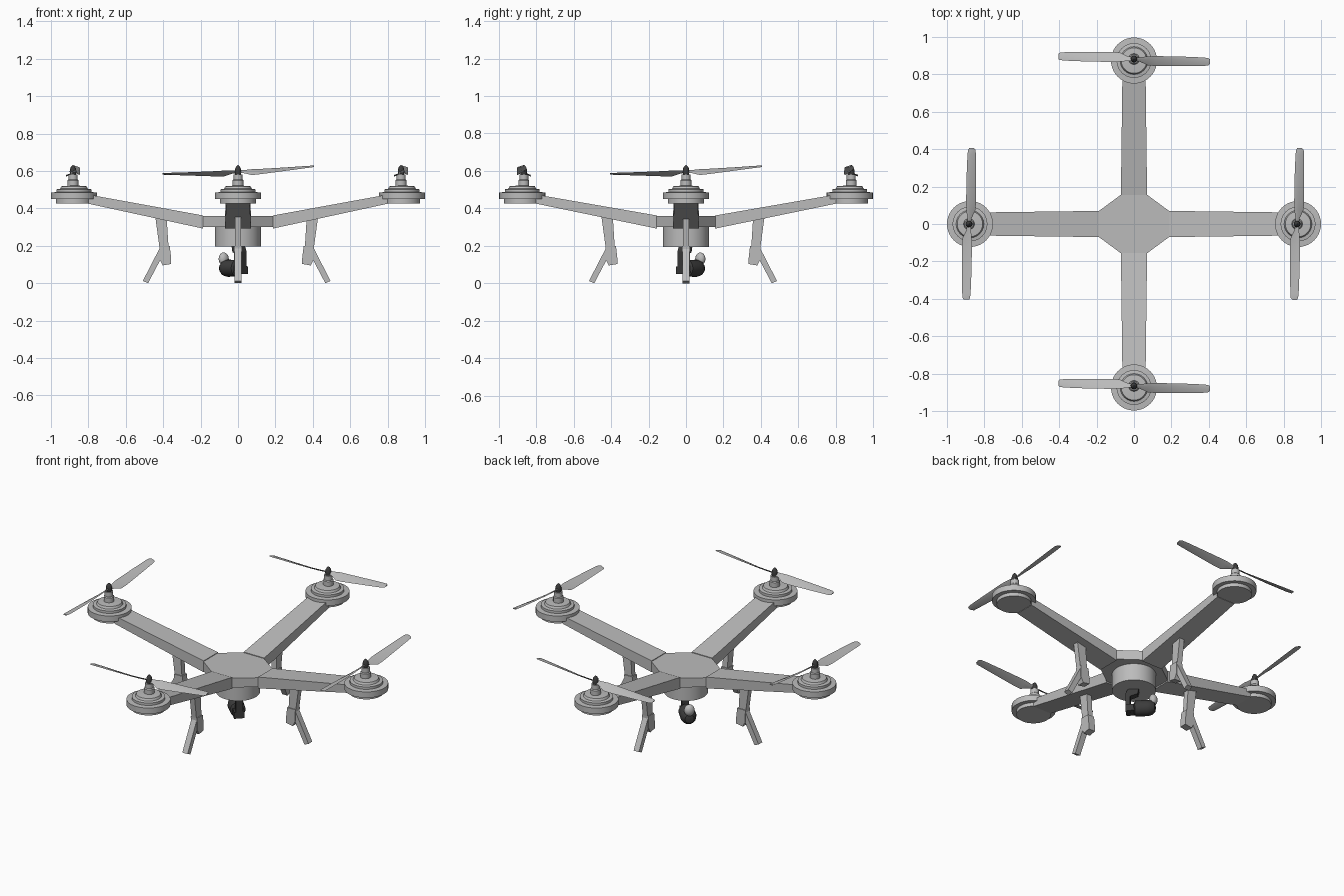
import bpy, bmesh, math
from mathutils import Matrix, Vector

if "Cube" in bpy.data.objects:
    bpy.data.objects.remove(bpy.data.objects["Cube"])


def material(name, v):
    m = bpy.data.materials.new(name)
    m.diffuse_color = (v, v, v, 1)
    m.use_nodes = True
    m.node_tree.nodes["Principled BSDF"].inputs["Base Color"].default_value = m.diffuse_color
    return m


GREY = material("light grey", 0.5)
DARK = material("charcoal", 0.045)
R = lambda deg: Matrix.Rotation(math.radians(deg), 4, 'Z')
T = lambda x, y, z=0: Matrix.Translation((x, y, z))


def finish(name, bm, mat, matrix=Matrix(), smooth=False):
    bmesh.ops.recalc_face_normals(bm, faces=bm.faces)
    bmesh.ops.transform(bm, matrix=matrix, verts=bm.verts)
    me = bpy.data.meshes.new(name)
    bm.to_mesh(me)
    bm.free()
    me.materials.append(mat)
    ob = bpy.data.objects.new(name, me)
    bpy.context.collection.objects.link(ob)
    if smooth:
        bpy.ops.object.select_all(action='DESELECT')
        bpy.context.view_layer.objects.active = ob
        ob.select_set(True)
        bpy.ops.object.shade_smooth_by_angle(angle=math.radians(35))
    return ob


def loft(name, rings, mat, matrix=Matrix(), smooth=False):
    """Skin a list of equal-length closed rings and cap both ends."""
    bm = bmesh.new()
    vs = [[bm.verts.new(p) for p in ring] for ring in rings]
    n = len(vs[0])
    for a, b in zip(vs, vs[1:]):
        for i in range(n):
            j = (i + 1) % n
            bm.faces.new((a[i], a[j], b[j], b[i]))
    bm.faces.new(vs[0])
    bm.faces.new(vs[-1])
    return finish(name, bm, mat, matrix, smooth)


def plate(name, poly, hw, mat, matrix):
    """Side outline in (radius, z), extruded sideways by +-hw."""
    return loft(name, [[(r, s * hw, z) for r, z in poly] for s in (-1, 1)], mat, matrix)


def lathe(name, profile, mat, matrix=Matrix(), seg=40):
    rings = [[(r * math.cos(i * math.tau / seg), r * math.sin(i * math.tau / seg), z)
              for i in range(seg)] for r, z in profile]
    return loft(name, rings, mat, matrix, True)


# Central octagonal hub and the round housing below it
octagon = [(0.065, 0.16), (0.19, 0.068), (0.19, -0.068), (0.065, -0.16),
           (-0.065, -0.16), (-0.19, -0.068), (-0.19, 0.068), (-0.065, 0.16)]
loft("hub_body", [[(x, y, z) for x, y in octagon] for z in (0.3, 0.358)], GREY)
lathe("lower_housing", [(0.123, 0.195), (0.123, 0.31)], GREY)

# Propeller blade stations: distance, sideways offset, chord, pitch, height
STATIONS = [(0.0, 0.0, 0.022, 35, 0.597), (0.03, 0.002, 0.028, 35, 0.595),
            (0.075, 0.01, 0.058, 33, 0.59), (0.12, 0.011, 0.06, 28, 0.591),
            (0.25, 0.012, 0.054, 20, 0.597), (0.37, 0.014, 0.046, 14, 0.603),
            (0.395, 0.015, 0.042, 13, 0.604), (0.405, 0.013, 0.026, 12, 0.604)]


def propeller(matrix):
    for side, label in ((-1, "low"), (1, "high")):
        rings = []
        for d, off, chord, pitch, z in STATIONS:
            a, ring = math.radians(pitch), []
            for u, t in ((-0.5, 0), (-0.15, 0.0035), (0.5, 0), (-0.15, -0.0035)):
                y = off + u * chord * math.cos(a) + t * math.sin(a)
                dz = -u * chord * math.sin(a) + t * math.cos(a)
                ring.append((side * d, -side * y, z + dz + 0.05 * side * d))
            rings.append(ring)
        loft("propeller_blade_" + label, rings, GREY, matrix, True)


# Four arms, each with motor pod, propeller and landing leg
for side, ang in (("right", 0), ("back", 90), ("left", 180), ("front", 270)):
    rot = R(ang)
    along_x = ang % 180 == 0
    start = 0.186 if along_x else 0.156
    # tapered arm rising outward
    rings = [[(r, -w, z0), (r, w, z0), (r, w, z1), (r, -w, z1)]
             for r, w, z0, z1 in ((start, 0.07, 0.292, 0.362), (0.80, 0.062, 0.425, 0.474))]
    loft(side + "_arm", rings, GREY, rot)

    # stepped motor pod
    pod = 0.877 if along_x else 0.874
    centre = rot @ Vector((pod, 0, 0))
    lathe(side + "_motor_pod",
          [(0.097, 0.427), (0.097, 0.449), (0.123, 0.449), (0.123, 0.485), (0.093, 0.487),
           (0.093, 0.502), (0.074, 0.505), (0.068, 0.518), (0.02, 0.522)],
          GREY, T(centre.x, centre.y))
    top = T(centre.x - 0.005 * along_x, centre.y + (0 if along_x else 0.008))
    lathe(side + "_motor_shaft", [(0.029, 0.51), (0.029, 0.55), (0.024, 0.555), (0.024, 0.582)],
          GREY, top, 24)
    lathe(side + "_spinner", [(0.016, 0.58), (0.018, 0.597), (0.015, 0.614),
                              (0.009, 0.625), (0.002, 0.631)], DARK, top, 20)
    propeller(top @ R(90 if along_x else 0))

    # landing leg: strut, clamp and splayed foot
    m = T(-0.007 if along_x else 0, 0 if along_x else -0.016) @ rot
    plate(side + "_leg_strut", [(0.374, 0.345), (0.384, 0.37), (0.438, 0.375),
                                (0.41, 0.17), (0.363, 0.17)], 0.017, GREY, m)
    plate(side + "_leg_clamp", [(0.358, 0.2), (0.414, 0.2), (0.411, 0.125),
                                (0.396, 0.095), (0.35, 0.103), (0.35, 0.13)], 0.022, GREY, m)
    plate(side + "_leg_foot", [(0.387, 0.165), (0.413, 0.185), (0.502, 0.012),
                               (0.474, 0.0)], 0.018, GREY, m)

# Camera gimbal, aimed diagonally toward back left
aim = R(135)
plate("gimbal_bracket", [(-0.03, 0.205), (0.03, 0.205), (0.022, 0.165), (-0.02, 0.15),
                         (-0.02, 0.05), (-0.045, 0.05), (-0.045, 0.17)], 0.02, DARK, aim)
plate("gimbal_fork", [(-0.045, 0.05), (-0.045, 0.09), (0.07, 0.1), (0.07, 0.06)],
      0.03, DARK, aim)
lens_axis = aim @ T(0, 0, 0.08) @ Matrix.Rotation(math.radians(90), 4, 'Y')
lathe("camera_body", [(0.03, 0.0), (0.044, 0.008), (0.046, 0.075), (0.04, 0.1),
                      (0.026, 0.118), (0.01, 0.122)], DARK, lens_axis, 24)
bm = bmesh.new()
bmesh.ops.create_uvsphere(bm, u_segments=20, v_segments=12, radius=0.03)
finish("camera_dome", bm, GREY, aim @ T(0.108, 0, 0.13) @ Matrix.Diagonal((0.8, 1, 1.15, 1)), True)
